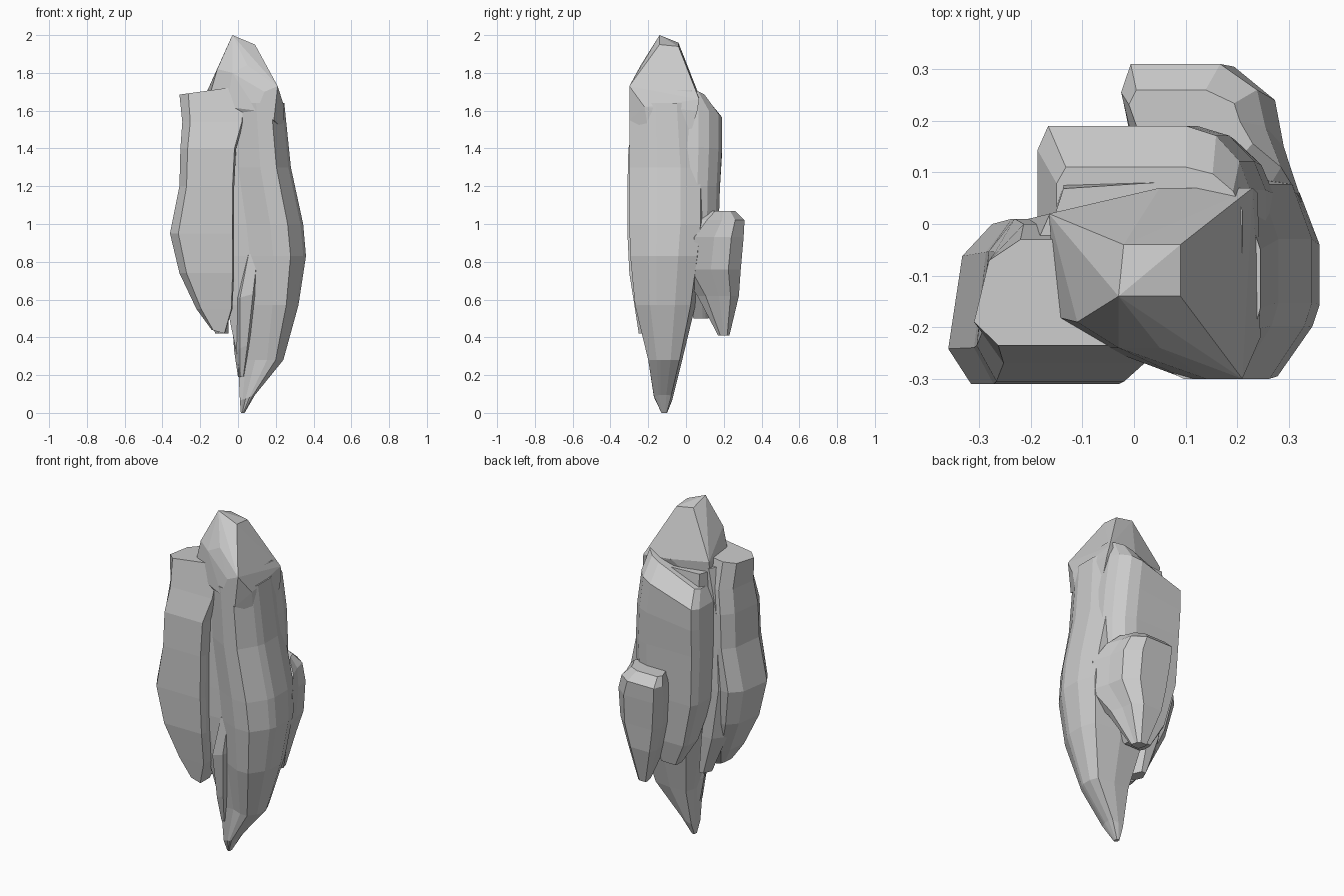
import bpy, bmesh


def finish(name, bm):
    bmesh.ops.recalc_face_normals(bm, faces=bm.faces[:])
    mesh = bpy.data.meshes.new(name)
    bm.to_mesh(mesh)
    bm.free()
    bpy.context.collection.objects.link(bpy.data.objects.new(name, mesh))


def loft(name, section, levels):
    """Loft a unit cross-section through boxes (z, x0, x1, y0, y1, tilt)."""
    bm = bmesh.new()
    rings = []
    for z, x0, x1, y0, y1, tilt in levels:
        rings.append([bm.verts.new((x0 + u * (x1 - x0), y0 + v * (y1 - y0),
                                    z + tilt * (u - 0.5))) for u, v in section])
    n = len(section)
    for a, b in zip(rings, rings[1:]):
        for i in range(n):
            j = (i + 1) % n
            bm.faces.new((a[i], a[j], b[j], b[i]))
    bm.faces.new(rings[0][::-1])
    bm.faces.new(rings[-1])
    finish(name, bm)


def hull(name, points):
    """Faceted chunk: convex hull of a few corner points."""
    bm = bmesh.new()
    for p in points:
        bm.verts.new(p)
    res = bmesh.ops.convex_hull(bm, input=bm.verts[:])
    loose = [g for g in res["geom_interior"] if isinstance(g, bmesh.types.BMVert)]
    bmesh.ops.delete(bm, geom=loose, context='VERTS')
    finish(name, bm)


# Tall central shard with pointed foot
loft("main_shard",
     [(.38, .15), (.64, 0), (.83, 0), (.97, .25), (1, .36), (1, .66), (.92, .92),
      (.5, 1), (.08, .97), (0, .7), (0, .22), (.18, .14)],
     [(0, .015, .035, -.13, -.10, 0),
      (.08, .01, .09, -.17, -.07, .03),
      (.28, 0, .24, -.20, -.02, 0),
      (.57, -.06, .32, -.27, .05, 0),
      (.83, -.12, .36, -.295, .09, 0),
      (1.0, -.14, .345, -.30, .11, 0),
      (1.3, -.17, .28, -.30, .11, 0),
      (1.64, -.17, .245, -.30, .08, 0)])

# Faceted peak
hull("peak",
     [(-.03, -.14, 2.0), (-.02, -.04, 1.96), (.09, -.04, 1.94), (.09, -.14, 1.95),
      (-.11, -.19, 1.82), (-.03, -.24, 1.80), (.05, -.24, 1.84),
      (.21, -.30, 1.73), (.14, -.30, 1.70), (.23, .07, 1.66), (.05, .07, 1.68),
      (-.165, .02, 1.70), (-.15, -.18, 1.68), (-.06, -.24, 1.62),
      (.245, -.22, 1.62), (.24, .06, 1.6), (-.16, 0, 1.5), (.03, -.24, 1.55),
      (.10, -.30, 1.60), (.19, -.30, 1.55), (.24, -.2, 1.5), (.24, .03, 1.5)])

# Broad slab at the front left
loft("front_left_slab",
     [(.13, 0), (.97, 0), (1, .12), (1, .85), (.6, 1), (.25, 1), (.08, .8), (0, .22)],
     [(.43, -.14, -.07, -.25, -.15, -.02),
      (.55, -.22, -.03, -.27, -.08, 0),
      (.74, -.31, -.02, -.30, -.03, 0),
      (.95, -.36, -.02, -.31, 0, 0),
      (1.2, -.31, -.02, -.31, .01, 0),
      (1.4, -.305, -.01, -.305, .01, 0),
      (1.54, -.295, .03, -.27, 0, 0),
      (1.71, -.31, .05, -.235, -.03, .05)])

# Slab on the back, its top sloping down to the left
loft("back_slab",
     [(.1, 0), (1, 0), (1, .6), (.95, .78), (.84, .94), (.7, 1), (.05, 1), (0, .85), (0, .3)],
     [(.50, -.02, .10, .04, .12, 0),
      (.64, -.10, .18, -.02, .15, 0),
      (.90, -.17, .26, -.10, .17, 0),
      (1.2, -.185, .27, -.12, .18, 0),
      (1.38, -.187, .255, -.12, .19, .05),
      (1.54, -.187, .225, -.12, .19, .13),
      (1.635, -.15, .21, -.10, .11, .15)])

# Short lump at the back right
loft("back_right_lump",
     [(.15, 0), (.9, 0), (1, .2), (.9, .52), (.85, .8), (.62, 1), (.06, 1), (0, .78)],
     [(.41, .10, .17, .17, .23, 0),
      (.62, .03, .25, .06, .28, 0),
      (.76, 0, .32, -.04, .29, 0),
      (.93, -.02, .325, -.02, .305, 0),
      (1.02, -.025, .285, .06, .31, 0),
      (1.07, -.01, .23, .13, .26, 0)])

# Thin ribs between the grooves
rib = [(.3, 0), (.7, 0), (1, .5), (.7, 1), (.3, 1), (0, .5)]
loft("front_rib", rib,
     [(.19, .0, .04, -.17, -.09, 0), (.35, -.02, .08, -.21, -.07, .05),
      (.62, -.04, .13, -.255, -.05, .05), (.84, .02, .14, -.24, -.06, 0)])
loft("back_left_rib", rib,
     [(.42, -.12, -.05, -.12, -.02, 0), (.65, -.22, -.05, -.14, .0, 0),
      (.95, -.27, -.10, -.14, .01, 0), (1.4, -.25, -.10, -.14, .01, 0),
      (1.66, -.19, -.10, -.10, .02, 0)])
